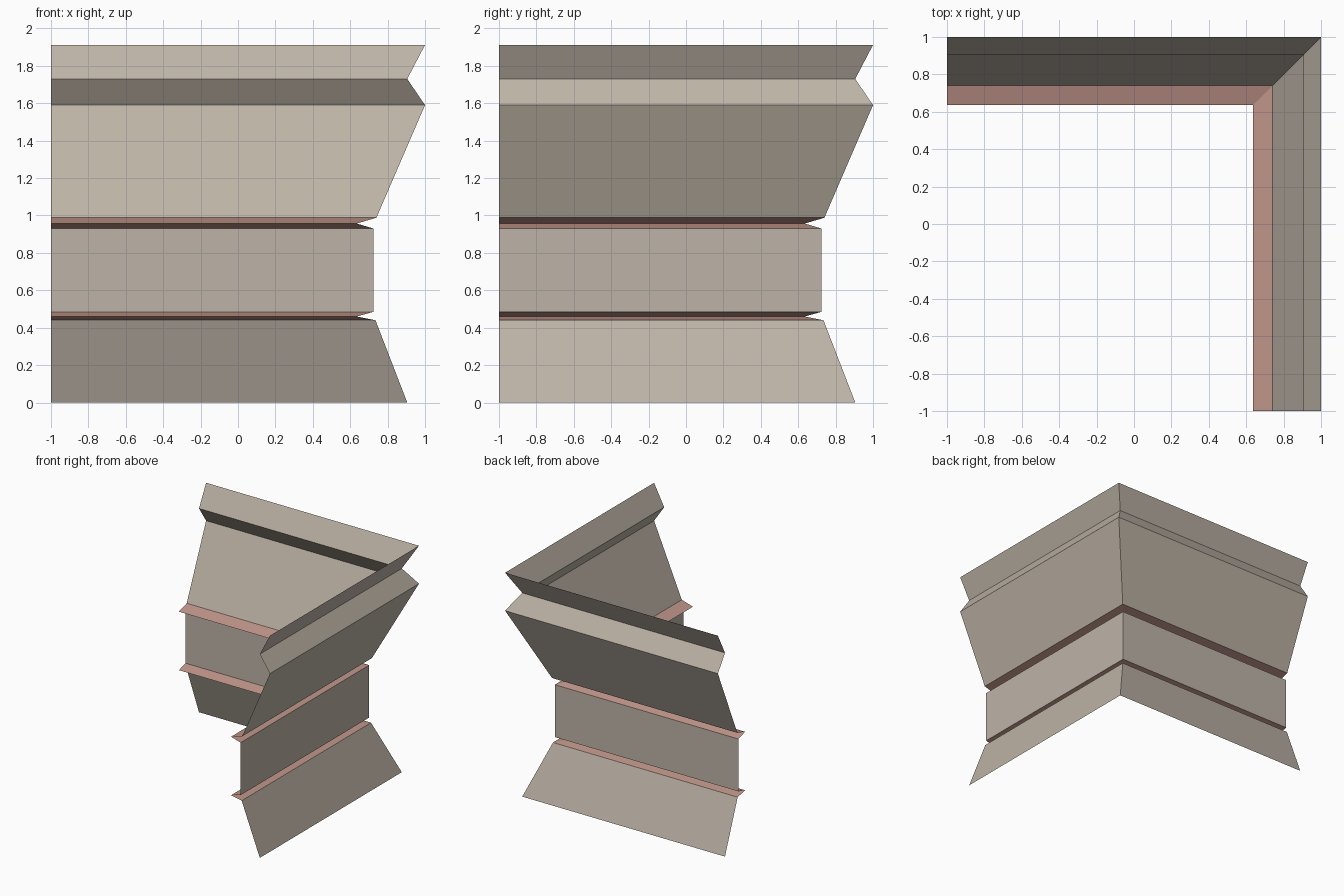
import bpy, bmesh

if "Cube" in bpy.data.objects:
    bpy.data.objects.remove(bpy.data.objects["Cube"])


def material(name, rgb):
    m = bpy.data.materials.new(name)
    m.diffuse_color = (*rgb, 1)
    m.use_nodes = True
    m.node_tree.nodes["Principled BSDF"].inputs["Base Color"].default_value = m.diffuse_color
    return m


stone = material("warm grey stone", (0.515, 0.456, 0.386))
pink = material("dusty pink trim", (0.515, 0.296, 0.246))

# Wall profile: distance from centre, height
profile = [(0.905, 0), (0.735, 0.44), (0.635, 0.46), (0.725, 0.485),
           (0.725, 0.93), (0.635, 0.957), (0.74, 0.988), (1, 1.59),
           (0.905, 1.73), (1, 1.912)]


def corner_sheet(name, points, mat):
    """Sweep part of the profile along an L-shaped path with a mitred corner."""
    bm = bmesh.new()
    rows = [[bm.verts.new(p) for p in ((-1, d, z), (d, d, z), (d, -1, z))]
            for d, z in points]
    for low, high in zip(rows, rows[1:]):
        for i in range(2):
            # wound so that normals point away from the inside of the corner
            bm.faces.new((low[i + 1], low[i], high[i], high[i + 1]))
    mesh = bpy.data.meshes.new(name)
    bm.to_mesh(mesh)
    bm.free()
    mesh.materials.append(mat)
    bpy.context.collection.objects.link(bpy.data.objects.new(name, mesh))


# Stone bands and the pink grooves between them, bottom to top
corner_sheet("base_skirt", profile[0:2], stone)
corner_sheet("lower_groove", profile[1:4], pink)
corner_sheet("middle_wall", profile[3:5], stone)
corner_sheet("upper_groove", profile[4:7], pink)
corner_sheet("flared_cornice", profile[6:10], stone)
